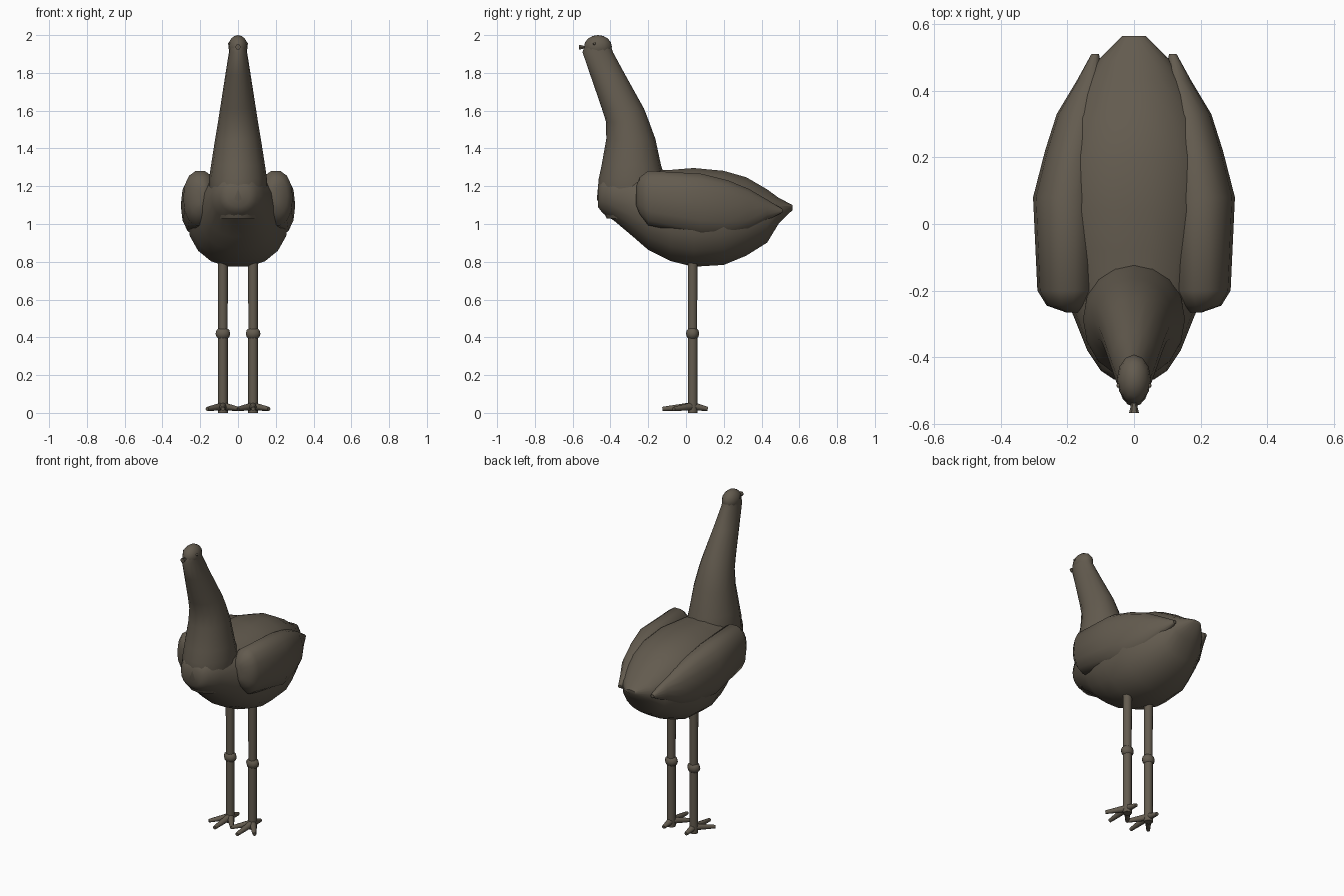
import bpy, bmesh, math
from mathutils import Vector

if "Cube" in bpy.data.objects:
    bpy.data.objects.remove(bpy.data.objects["Cube"])

brown = bpy.data.materials.new("grey brown")
brown.diffuse_color = (0.125, 0.105, 0.078, 1)
brown.use_nodes = True
brown.node_tree.nodes["Principled BSDF"].inputs["Base Color"].default_value = brown.diffuse_color


def finish(name, bm, angle=50):
    bmesh.ops.recalc_face_normals(bm, faces=bm.faces)
    me = bpy.data.meshes.new(name)
    bm.to_mesh(me)
    bm.free()
    ob = bpy.data.objects.new(name, me)
    bpy.context.collection.objects.link(ob)
    me.materials.append(brown)
    bpy.ops.object.select_all(action='DESELECT')
    ob.select_set(True)
    bpy.context.view_layer.objects.active = ob
    bpy.ops.object.shade_smooth_by_angle(angle=math.radians(angle))
    return ob


def loft(name, rings, angle=50):
    """Bridge closed rings of points and cap both ends."""
    bm = bmesh.new()
    rows = [[bm.verts.new(p) for p in ring] for ring in rings]
    n = len(rows[0])
    for a, b in zip(rows, rows[1:]):
        for i in range(n):
            j = (i + 1) % n
            bm.faces.new((a[i], a[j], b[j], b[i]))
    bm.faces.new(rows[0])
    bm.faces.new(rows[-1])
    return finish(name, bm, angle)


def oval(n, a, b, power=1.0):
    pts = []
    for i in range(n):
        t = 2 * math.pi * i / n
        c, s = math.cos(t), math.sin(t)
        pts.append((a * math.copysign(abs(c) ** power, c),
                    b * math.copysign(abs(s) ** power, s)))
    return pts


def ball(name, center, radii, u=12, v=8):
    bm = bmesh.new()
    bmesh.ops.create_uvsphere(bm, u_segments=u, v_segments=v, radius=1)
    for vert in bm.verts:
        vert.co = Vector(c + r * k for c, r, k in zip(center, radii, vert.co))
    return finish(name, bm)


def rod(name, p, q, r1, r2, n=10):
    p, q = Vector(p), Vector(q)
    rot = (q - p).to_track_quat('Z', 'Y')
    return loft(name, [[c + rot @ Vector((x, y, 0)) for x, y in oval(n, r, r)]
                       for c, r in ((p, r1), (q, r2))])


# Body: cross-sections along y (y, bottom, top, half width)
body = [(-0.467, 1.09, 1.2, 0.06), (-0.44, 1.055, 1.25, 0.10), (-0.38, 1.015, 1.27, 0.14),
        (-0.28, 0.93, 1.28, 0.18), (-0.2, 0.86, 1.285, 0.215), (-0.08, 0.80, 1.29, 0.25),
        (0.04, 0.77, 1.30, 0.27), (0.2, 0.78, 1.285, 0.26), (0.32, 0.83, 1.25, 0.215),
        (0.43, 0.90, 1.185, 0.155), (0.49, 1.0, 1.14, 0.11), (0.565, 1.075, 1.10, 0.035)]
loft("body", [[(x, y, (b + t) / 2 + z) for x, z in oval(18, w, (t - b) / 2, 0.92)]
              for y, b, t, w in body])

# Neck: cross-sections up z (z, front, back, half width)
neck = [(1.03, -0.42, -0.15, 0.12), (1.13, -0.472, -0.1, 0.152), (1.24, -0.462, -0.11, 0.153),
        (1.31, -0.447, -0.132, 0.143), (1.45, -0.422, -0.162, 0.121), (1.54, -0.423, -0.195, 0.106),
        (1.61, -0.445, -0.222, 0.095), (1.79, -0.507, -0.322, 0.067), (1.91, -0.548, -0.387, 0.048),
        (1.95, -0.534, -0.40, 0.046)]
loft("neck", [[(x, (f + k) / 2 + y, z) for x, y in oval(16, w, (k - f) / 2)]
              for z, f, k, w in neck])

# Head, beak and eyes
ball("head", (0, -0.466, 1.938), (0.051, 0.074, 0.062))
rod("beak", (0, -0.53, 1.936), (0, -0.567, 1.936), 0.006, 0.015, 6)

# Wings: cross-sections along y (y, inner x, outer x, bottom, top)
wing = [(-0.265, 0.165, 0.205, 1.10, 1.20), (-0.245, 0.14, 0.262, 1.05, 1.25),
        (-0.2, 0.11, 0.29, 0.99, 1.285), (0.08, 0.10, 0.303, 0.93, 1.27),
        (0.22, 0.10, 0.267, 0.93, 1.235), (0.33, 0.09, 0.232, 0.96, 1.19),
        (0.43, 0.09, 0.172, 1.02, 1.13), (0.51, 0.105, 0.128, 1.06, 1.08)]
for side, s in (("left", 1), ("right", -1)):
    loft(side + "_wing", [[(s * ((i + o) / 2 + x), y, (b + t) / 2 + z)
                           for x, z in oval(14, (o - i) / 2, (t - b) / 2, 0.9)]
                          for y, i, o, b, t in wing])
    ball(side + "_eye", (s * 0.046, -0.485, 1.955), (0.007, 0.007, 0.007), 8, 6)
    # Legs with knee joints
    x, y = s * 0.08, 0.035
    rod(side + "_lower_leg", (x, y, 0), (x, y, 0.42), 0.026, 0.026)
    rod(side + "_upper_leg", (x, y, 0.42), (x, y, 0.85), 0.025, 0.027)
    ball(side + "_knee", (x, y, 0.42), (0.041, 0.035, 0.036), 10, 6)
    # Toes: three forward and one back
    for k, (dx, dy) in enumerate(((-0.083, -0.10), (0, -0.16), (0.083, -0.10), (0, 0.08))):
        rod(f"{side}_toe_{k + 1}", (x, y, 0.035), (x + dx, y + dy, 0.021), 0.022, 0.011, 8)
